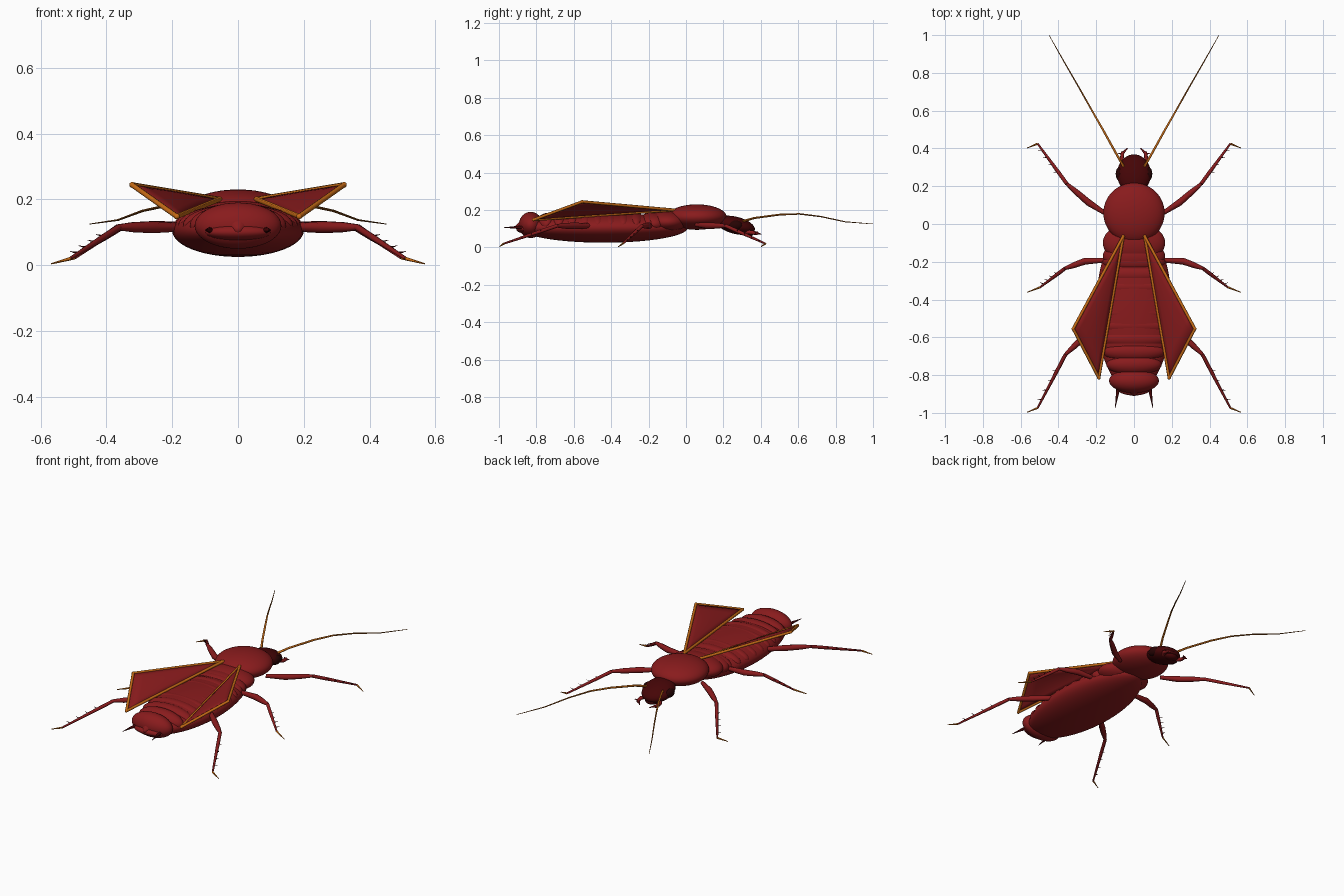
import bpy, bmesh, math
from mathutils import Vector, Matrix

if "Cube" in bpy.data.objects:
    bpy.data.objects.remove(bpy.data.objects["Cube"])


def material(name, rgb):
    m = bpy.data.materials.new(name)
    m.diffuse_color = (*rgb, 1)
    m.use_nodes = True
    m.node_tree.nodes["Principled BSDF"].inputs["Base Color"].default_value = m.diffuse_color
    return m


RED = material("shell red", (0.25, 0.011, 0.012))
DARK = material("head dark red", (0.06, 0.0015, 0.002))
BLACK = material("eye black red", (0.02, 0.001, 0.001))
AMBER = material("amber edge", (0.58, 0.15, 0.008))
BROWN = material("feeler brown", (0.3, 0.085, 0.008))


def finish(name, bm, mats, angle=60):
    bmesh.ops.recalc_face_normals(bm, faces=bm.faces)
    me = bpy.data.meshes.new(name)
    bm.to_mesh(me)
    bm.free()
    for m in mats:
        me.materials.append(m)
    ob = bpy.data.objects.new(name, me)
    bpy.context.collection.objects.link(ob)
    bpy.ops.object.select_all(action='DESELECT')
    bpy.context.view_layer.objects.active = ob
    ob.select_set(True)
    bpy.ops.object.shade_smooth_by_angle(angle=math.radians(angle))
    return ob


def ellipsoid(name, centre, radii, mat, tilt=0, seg=40, rings=20):
    bm = bmesh.new()
    mtx = (Matrix.Translation(centre) @ Matrix.Rotation(math.radians(tilt), 4, 'X')
           @ Matrix.Diagonal((*radii, 1)))
    bmesh.ops.create_uvsphere(bm, u_segments=seg, v_segments=rings, radius=1, matrix=mtx)
    return finish(name, bm, [mat])


def add_tube(bm, pts, radii, sides=8, mat=0):
    """Round tube through points, with its own radius at each point."""
    pts = [Vector(p) for p in pts]
    rings = []
    for i, p in enumerate(pts):
        d = (pts[min(i + 1, len(pts) - 1)] - pts[max(i - 1, 0)]).normalized()
        u = d.cross(Vector((0, 0, 1)))
        u = u.normalized() if u.length > 1e-4 else Vector((1, 0, 0))
        v = u.cross(d)
        rings.append([bm.verts.new(p + radii[i] * (u * math.cos(a) + v * math.sin(a)))
                      for a in (2 * math.pi * k / sides for k in range(sides))])
    faces = [bm.faces.new((a[k], a[(k + 1) % sides], b[(k + 1) % sides], b[k]))
             for a, b in zip(rings, rings[1:]) for k in range(sides)]
    faces += [bm.faces.new(rings[0]), bm.faces.new(rings[-1])]
    for f in faces:
        f.material_index = mat


def mirrored(pts, s):
    return [(s * x, y, z) for x, y, z in pts]


# Abdomen: smooth belly with overlapping back plates
ellipsoid("belly", (0, -0.44, 0.105), (0.2, 0.45, 0.08), RED, seg=56, rings=28)
for i in range(9):
    y = -0.2 - 0.068 * i
    w = 0.195 * math.sqrt(1 - ((y + 0.44) / 0.46) ** 2)
    ellipsoid(f"back_plate_{i + 1}", (0, y, 0.122), (w, 0.058, 0.062), RED, tilt=-14)
ellipsoid("tail_segment", (0, -0.83, 0.12), (0.132, 0.064, 0.07), RED)
ellipsoid("tail_plate", (0, -0.86, 0.1), (0.1, 0.048, 0.026), RED)

# Thorax
ellipsoid("rear_thorax", (0, -0.17, 0.125), (0.165, 0.085, 0.062), RED)
ellipsoid("middle_thorax", (0, -0.1, 0.135), (0.165, 0.11, 0.06), RED)
ellipsoid("neck_shield", (0, 0.058, 0.162), (0.162, 0.16, 0.068), RED, seg=56, rings=28)

# Head
ellipsoid("head", (0, 0.265, 0.118), (0.09, 0.106, 0.046), DARK, tilt=-14)
ellipsoid("mouth", (0, 0.325, 0.085), (0.045, 0.04, 0.024), DARK, tilt=-20)

# Legs as centre line points: hip, thigh, knee, ankle, claw
LEGS = {
    "front_leg": [(0.15, 0.055, 0.12), (0.24, 0.113, 0.116), (0.355, 0.212, 0.115),
                  (0.51, 0.425, 0.02), (0.567, 0.402, 0.004)],
    "middle_leg": [(0.13, -0.19, 0.115), (0.26, -0.197, 0.116), (0.365, -0.235, 0.115),
                   (0.497, -0.335, 0.022), (0.567, -0.362, 0.004)],
    "rear_leg": [(0.14, -0.48, 0.115), (0.26, -0.595, 0.115), (0.362, -0.69, 0.115),
                 (0.51, -0.974, 0.02), (0.567, -0.997, 0.004)],
}

for s, side in ((1, "right"), (-1, "left")):
    ellipsoid(f"{side}_eye", (s * 0.075, 0.265, 0.118), (0.022, 0.038, 0.026), BLACK, seg=20, rings=12)

    for name, path in LEGS.items():
        hip, mid, knee, ankle, claw = [Vector(p) for p in mirrored(path, s)]
        bm = bmesh.new()
        add_tube(bm, [hip, mid, mid.lerp(knee, 0.6), knee], [0.011, 0.018, 0.015, 0.009])
        add_tube(bm, [knee, knee.lerp(ankle, 0.3), ankle], [0.01, 0.01, 0.005])
        add_tube(bm, [ankle, claw], [0.0055, 0.002], sides=6, mat=1)
        # Shin spines on the outer side
        shin = (ankle - knee).normalized()
        out = Vector((-shin.y, shin.x, 0)).normalized()
        if out.x * s < 0:
            out = -out
        for k in range(4):
            p = knee.lerp(ankle, 0.3 + 0.18 * k)
            tip = p + (out * 0.75 + shin * 0.5 + Vector((0, 0, 0.4))) * 0.028
            add_tube(bm, [p, tip], [0.0035, 0.0007], sides=5, mat=2)
        finish(f"{side}_{name}", bm, [RED, AMBER, DARK])

    # Antenna, amber near the head and brown beyond
    bm = bmesh.new()
    feeler = mirrored([(0.055, 0.305, 0.14), (0.09, 0.365, 0.157), (0.165, 0.5, 0.175),
                       (0.225, 0.605, 0.179), (0.29, 0.72, 0.165), (0.365, 0.85, 0.137),
                       (0.45, 1.0, 0.125)], s)
    add_tube(bm, feeler[:4], [0.007, 0.006, 0.0055, 0.0045], sides=6)
    add_tube(bm, feeler[3:], [0.0045, 0.0038, 0.003, 0.0015], sides=6, mat=1)
    finish(f"{side}_antenna", bm, [AMBER, BROWN])

    # Forked mouth feeler
    bm = bmesh.new()
    add_tube(bm, mirrored([(0.04, 0.31, 0.085), (0.065, 0.345, 0.08), (0.06, 0.383, 0.075)], s),
             [0.011, 0.011, 0.009])
    add_tube(bm, mirrored([(0.06, 0.375, 0.076), (0.033, 0.403, 0.07)], s), [0.008, 0.002], sides=6)
    add_tube(bm, mirrored([(0.055, 0.37, 0.076), (0.085, 0.375, 0.08)], s), [0.006, 0.002], sides=6)
    finish(f"{side}_mouth_feeler", bm, [RED])

    # Tail spike
    bm = bmesh.new()
    add_tube(bm, mirrored([(0.08, -0.84, 0.105), (0.088, -0.9, 0.107), (0.1, -0.975, 0.106)], s),
             [0.011, 0.008, 0.001])
    finish(f"{side}_tail_spike", bm, [DARK])

    # Raised wing: thin, slightly bulging triangle
    root, outer, tip = [Vector(p) for p in mirrored(
        [(0.057, -0.065, 0.2), (0.322, -0.555, 0.244), (0.186, -0.815, 0.148)], s)]
    bm = bmesh.new()
    n = 8
    grid = []
    for i in range(n + 1):
        row = []
        for j in range(i + 1):
            a, b, c = 1 - i / n, (i - j) / n, j / n
            p = root * a + outer * b + tip * c
            p.z += 0.01 * 27 * a * b * c
            row.append(bm.verts.new(p))
        grid.append(row)
    for i in range(n):
        for j in range(i + 1):
            bm.faces.new((grid[i][j], grid[i + 1][j], grid[i + 1][j + 1]))
            if j < i:
                bm.faces.new((grid[i][j], grid[i + 1][j + 1], grid[i][j + 1]))
    wing = finish(f"{side}_wing", bm, [RED])
    solid = wing.modifiers.new("thickness", 'SOLIDIFY')
    solid.thickness = 0.005
    solid.offset = 0

    # Amber rim along the wing edges
    bm = bmesh.new()
    for a, b in ((root, outer), (outer, tip), (tip, root)):
        add_tube(bm, [a, b], [0.008, 0.008])
    for p in (root, outer, tip):
        bmesh.ops.create_icosphere(bm, subdivisions=2, radius=0.009, matrix=Matrix.Translation(p))
    finish(f"{side}_wing_rim", bm, [AMBER])

# Small pointed tail end
bm = bmesh.new()
add_tube(bm, [(0, -0.87, 0.112), (0, -0.91, 0.108)], [0.04, 0.008], sides=16)
finish("tail_point", bm, [RED])
